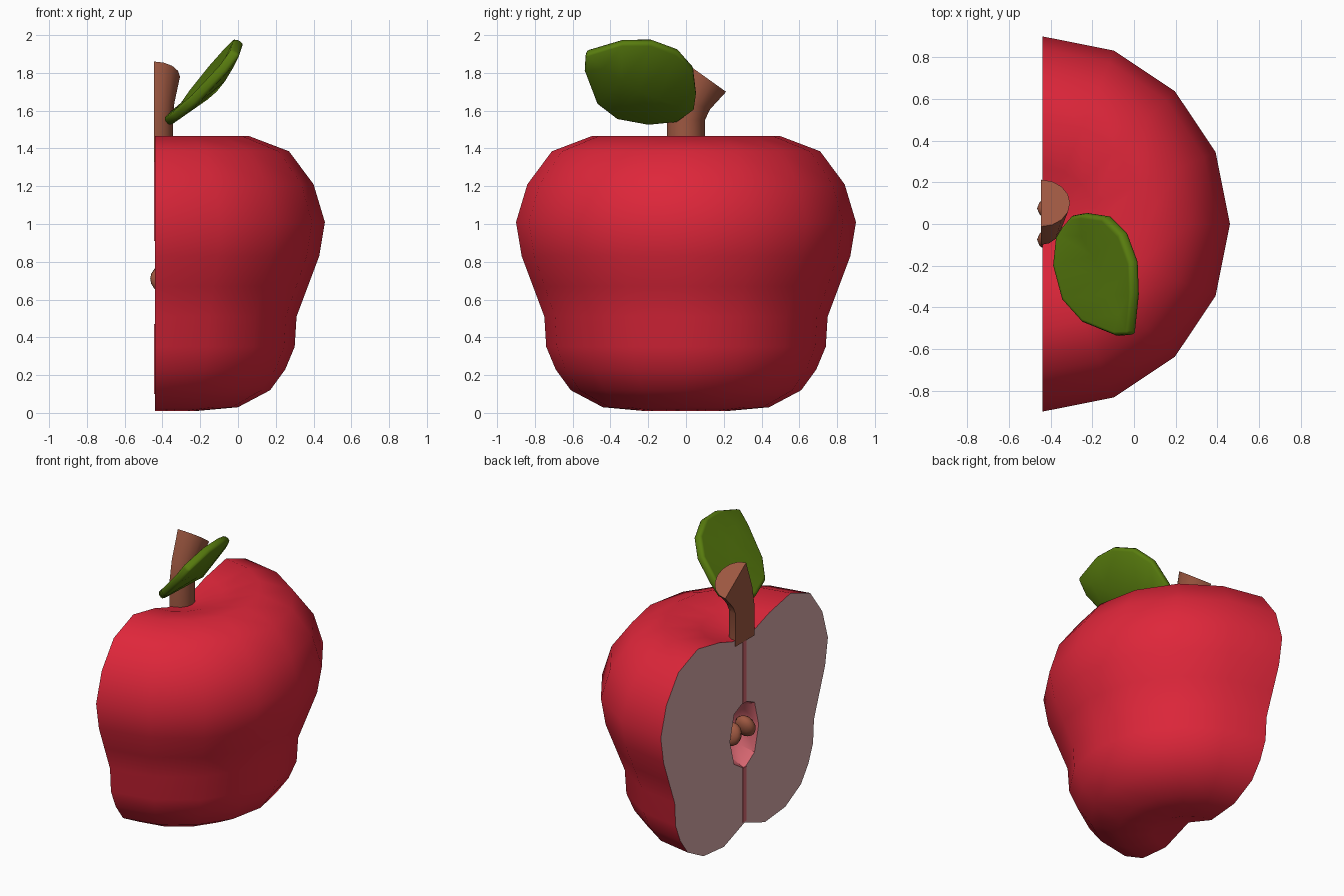
import bpy, bmesh, math
from mathutils import Vector

if "Cube" in bpy.data.objects:
    bpy.data.objects.remove(bpy.data.objects["Cube"])


def material(name, rgb):
    m = bpy.data.materials.new(name)
    lin = [((c / 255 + 0.055) / 1.055) ** 2.4 if c > 10 else c / 255 / 12.92 for c in rgb]
    m.diffuse_color = (*lin, 1)
    m.use_nodes = True
    m.node_tree.nodes["Principled BSDF"].inputs["Base Color"].default_value = m.diffuse_color
    return m


SKIN = material("red skin", (222, 38, 58))
FLESH = material("pale flesh", (217, 170, 170))
CORE = material("pink core", (215, 103, 113))
BROWN = material("brown wood", (158, 88, 65))
GREEN = material("leaf green", (88, 124, 14))


def finish(bm, name, mats, angle=40):
    bmesh.ops.remove_doubles(bm, verts=bm.verts, dist=0.0005)
    bmesh.ops.recalc_face_normals(bm, faces=bm.faces)
    me = bpy.data.meshes.new(name)
    bm.to_mesh(me)
    bm.free()
    for m in mats:
        me.materials.append(m)
    ob = bpy.data.objects.new(name, me)
    bpy.context.collection.objects.link(ob)
    bpy.ops.object.select_all(action='DESELECT')
    ob.select_set(True)
    bpy.context.view_layer.objects.active = ob
    bpy.ops.object.shade_smooth_by_angle(angle=math.radians(angle))
    return ob


def face(bm, pts, mat=0):
    clean = [p for i, p in enumerate(pts) if (Vector(p) - Vector(pts[i - 1])).length > 1e-5]
    if len(clean) > 2:
        bm.faces.new([bm.verts.new(p) for p in clean]).material_index = mat


def loft(bm, rings, mat=0, closed=False):
    for a, b in zip(rings, rings[1:]):
        n = len(a)
        for i in range(n if closed else n - 1):
            j = (i + 1) % n
            face(bm, [a[i], a[j], b[j], b[i]], mat)


CUT = -0.44  # plane through the middle of the fruit

# Halved fruit: skin revolved half a turn, flat flesh and hollow core
profile = [(0, 1.36), (.12, 1.37), (.27, 1.42), (.5, 1.465), (.71, 1.385), (.84, 1.21),
           (.9, 1.01), (.87, .83), (.81, .67), (.75, .51), (.74, .35), (.69, .23),
           (.61, .12), (.44, .03), (.22, .01), (0, .09)]
hole = [(0, .92), (.11, .87), (.155, .7), (.11, .53), (0, .46)]

bm = bmesh.new()
angles = [math.pi * (k / 8 - 0.5) for k in range(9)]
loft(bm, [[(CUT + r * math.cos(a), r * math.sin(a), z) for a in angles] for r, z in profile])
for s in (-1, 1):
    face(bm, [(CUT, s * r, z) for r, z in profile + hole[::-1]], 1)
outline = hole + [(-y, z) for y, z in hole[-2:0:-1]]
loft(bm, [[(CUT + d, y * f, .69 + (z - .69) * f) for y, z in outline]
          for d, f in ((0, 1), (.09, .8), (.15, .4), (.16, 0))], 2, closed=True)
finish(bm, "apple_half", [SKIN, FLESH, CORE])

# Thin pink veins above and below the core
for name, z0, z1 in (("upper_vein", .91, 1.355), ("lower_vein", .1, .47)):
    bm = bmesh.new()
    bmesh.ops.create_cube(bm, size=1)
    for v in bm.verts:
        v.co = (CUT - .001 + v.co.x * .006, v.co.y * .04, (z0 + z1) / 2 + v.co.z * (z1 - z0))
    finish(bm, name, [CORE])

# Two seeds in the core
for name, s in (("left_seed", -1), ("right_seed", 1)):
    bm = bmesh.new()
    bmesh.ops.create_uvsphere(bm, u_segments=12, v_segments=8, radius=1)
    ob = finish(bm, name, [BROWN], 60)
    ob.scale = (.07, .05, .075)
    ob.rotation_euler = (s * .35, 0, 0)
    ob.location = (CUT + .045, s * .075, .71)

# Halved stem, bending towards the back with a slanted top
bm = bmesh.new()
rings = []
for y, z, r, tilt in ((0, 1.33, .1, 0), (0, 1.55, .1, 0), (.025, 1.64, .108, .3), (.1, 1.78, .138, .62)):
    rings.append([(CUT - .005 + r * math.sin(math.pi * k / 8),
                   y + r * math.cos(math.pi * k / 8) * math.cos(tilt),
                   z - r * math.cos(math.pi * k / 8) * math.sin(tilt)) for k in range(9)])
loft(bm, rings, closed=True)
face(bm, rings[0])
face(bm, rings[-1])
finish(bm, "stem", [BROWN])

# Leaf folded along its midrib
left = [(-.365, -.05, 1.555), (-.38, -.2, 1.54), (-.335, -.365, 1.57), (-.24, -.47, 1.65), (-.08, -.535, 1.82)]
right = [(-.235, .05, 1.70), (-.13, .035, 1.83), (-.05, -.045, 1.92), (0, -.18, 1.97), (.005, -.33, 1.97)]
base, tip = Vector((-.29, .04, 1.62)), Vector((-.015, -.53, 1.91))
mid = []
for i in range(5):
    t = (i + 1) / 6
    mid.append(base.lerp(tip, t) + Vector((.02, 0, -.045)) * math.sin(math.pi * t))
bm = bmesh.new()
rows = [[base] * 3] + [list(r) for r in zip(left, mid, right)] + [[tip] * 3]
loft(bm, rows)
leaf = finish(bm, "leaf", [GREEN], 60)
solid = leaf.modifiers.new("thickness", 'SOLIDIFY')
solid.thickness = .055
solid.offset = 0
bevel = leaf.modifiers.new("soft_edge", 'BEVEL')
bevel.width = .018
bevel.segments = 2
bevel.angle_limit = math.radians(50)
